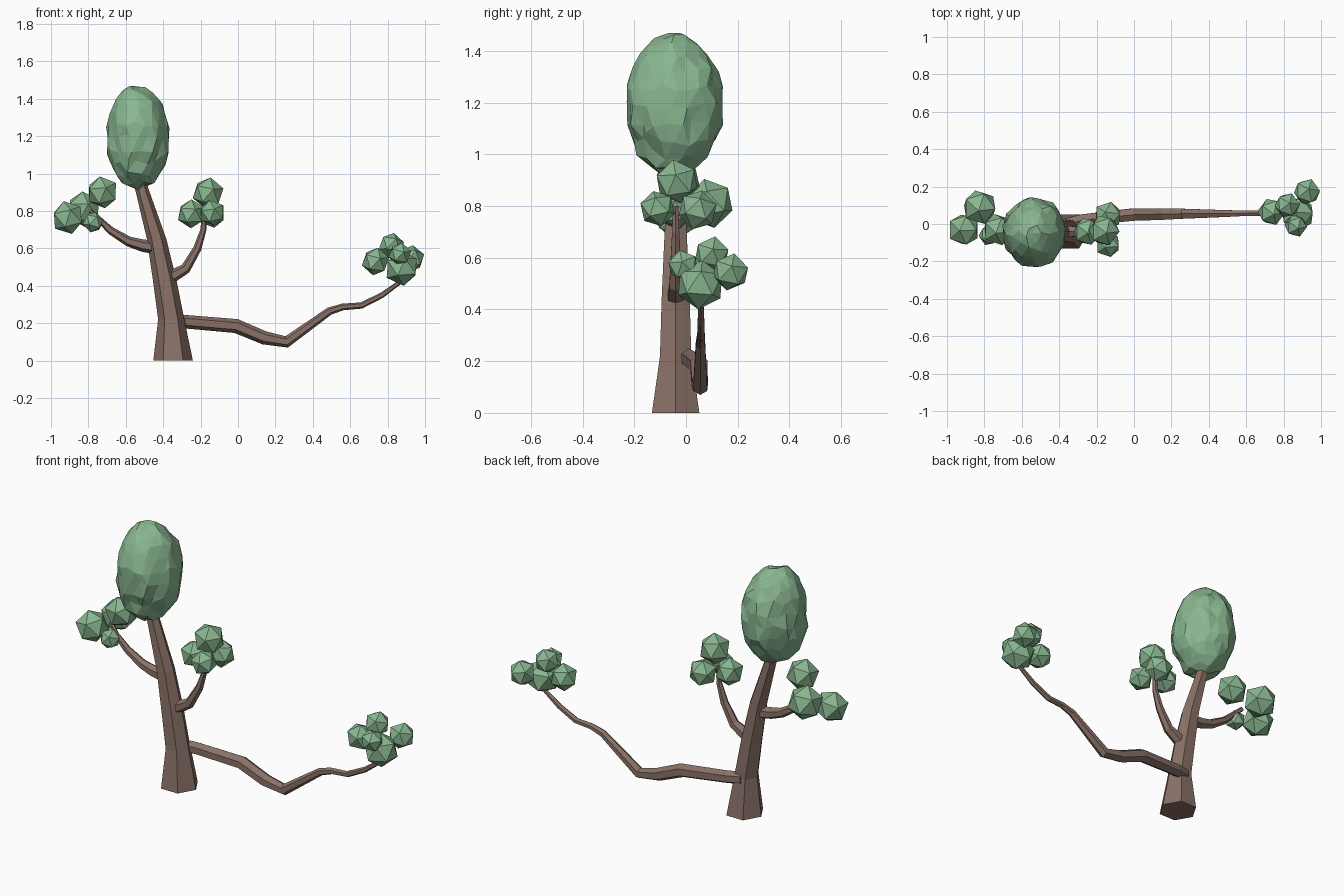
import bpy, bmesh, math, random
from mathutils import Vector, noise

if "Cube" in bpy.data.objects:
    bpy.data.objects.remove(bpy.data.objects["Cube"])

random.seed(4)


def material(name, rgb):
    m = bpy.data.materials.new(name)
    m.diffuse_color = (*rgb, 1)
    m.use_nodes = True
    m.node_tree.nodes["Principled BSDF"].inputs["Base Color"].default_value = m.diffuse_color
    return m


BARK = material("bark", (0.25, 0.165, 0.135))
LEAF = material("leaf", (0.25, 0.47, 0.28))


def finish(bm, name, mat):
    bmesh.ops.recalc_face_normals(bm, faces=bm.faces)
    me = bpy.data.meshes.new(name)
    bm.to_mesh(me)
    bm.free()
    me.materials.append(mat)
    ob = bpy.data.objects.new(name, me)
    bpy.context.collection.objects.link(ob)
    return ob


def limb(name, path, flat_ends=False, sides=6):
    """Tapering tube through (x, y, z, radius) points."""
    bm = bmesh.new()
    pts = [Vector(p[:3]) for p in path]
    rings = []
    for i, p in enumerate(pts):
        a = (p - pts[max(i - 1, 0)]).normalized()
        b = (pts[min(i + 1, len(pts) - 1)] - p).normalized()
        t = Vector((0, 0, 1)) if flat_ends else (a + b).normalized()
        v = Vector((0, 1, 0)).cross(t).normalized()
        u = t.cross(v)
        ring = []
        for k in range(sides):
            ang = math.tau * k / sides
            ring.append(bm.verts.new(p + path[i][3] * (v * math.cos(ang) + u * math.sin(ang))))
        rings.append(ring)
    for r0, r1 in zip(rings, rings[1:]):
        for k in range(sides):
            j = (k + 1) % sides
            bm.faces.new((r0[k], r0[j], r1[j], r1[k]))
    bm.faces.new(rings[0])
    bm.faces.new(rings[-1])
    return finish(bm, name, BARK)


def leaf_cluster(name, balls):
    """Loose group of turned 20-sided balls, (x, y, z, radius)."""
    bm = bmesh.new()
    for x, y, z, r in balls:
        ret = bmesh.ops.create_icosphere(bm, subdivisions=1, radius=r * 1.04)
        turn = Vector((0, 0, 1)).rotation_difference(
            Vector((random.uniform(-.3, .3), random.uniform(-.3, .3), 1)).normalized())
        for v in ret["verts"]:
            v.co = turn @ v.co + Vector((x, y, z))
    return finish(bm, name, LEAF)


# Trunk and branches
limb("trunk", [(-.347, -.04, 0, .106), (-.357, -.04, .22, .07), (-.392, -.04, .43, .063),
               (-.435, -.04, .65, .052), (-.515, -.04, .92, .036), (-.54, -.04, 1.02, .03)],
     flat_ends=True)
limb("long_branch", [(-.36, .0, .215, .035), (-.28, .02, .208, .036), (-.01, .05, .185, .038),
                     (.14, .053, .122, .036), (.26, .055, .1, .031), (.49, .056, .265, .021),
                     (.56, .057, .287, .018), (.66, .058, .295, .017), (.77, .058, .35, .015),
                     (.88, .058, .43, .011)])
limb("right_branch", [(-.4, -.04, .425, .036), (-.345, -.04, .455, .034), (-.28, -.04, .492, .028),
                      (-.217, -.04, .6, .022), (-.185, -.04, .7, .016), (-.18, -.04, .8, .013)])
limb("left_branch", [(-.44, -.04, .605, .036), (-.51, -.04, .615, .033), (-.585, -.04, .637, .027),
                     (-.68, -.04, .695, .021), (-.75, -.04, .762, .015), (-.79, -.02, .8, .012)])

# Small leaf clusters at the branch tips
leaf_cluster("left_leaves", [(-.725, -.03, .9, .085), (-.825, .09, .81, .093),
                             (-.91, -.03, .765, .087), (-.775, -.06, .74, .055)])
leaf_cluster("right_leaves", [(-.16, -.035, .895, .083), (-.25, -.04, .785, .075),
                              (-.14, -.11, .79, .068), (-.14, .045, .785, .075)])
leaf_cluster("far_leaves", [(.82, .1, .615, .067), (.735, .065, .53, .073), (.875, .055, .495, .092),
                            (.925, .172, .545, .071), (.865, -.01, .57, .06)])

# Rough egg-shaped crown on the trunk
bm = bmesh.new()
bmesh.ops.create_icosphere(bm, subdivisions=3, radius=1)
for v in bm.verts:
    d = v.co.copy()
    jitter = Vector([random.uniform(-.07, .07) for _ in range(3)])
    d = (d + jitter).normalized()
    s = 1 + .09 * noise.noise(d * 2.5) + random.uniform(-.045, .035)
    full = 1.06 + .12 * (1 - d.z ** 2) * d.z ** 2      # fuller shoulders
    s *= full / 1.06
    v.co = Vector((-.535 + .168 * d.x * s, -.047 + .185 * d.y * s, 1.19 + .27 * d.z * s))
finish(bm, "crown", LEAF)
